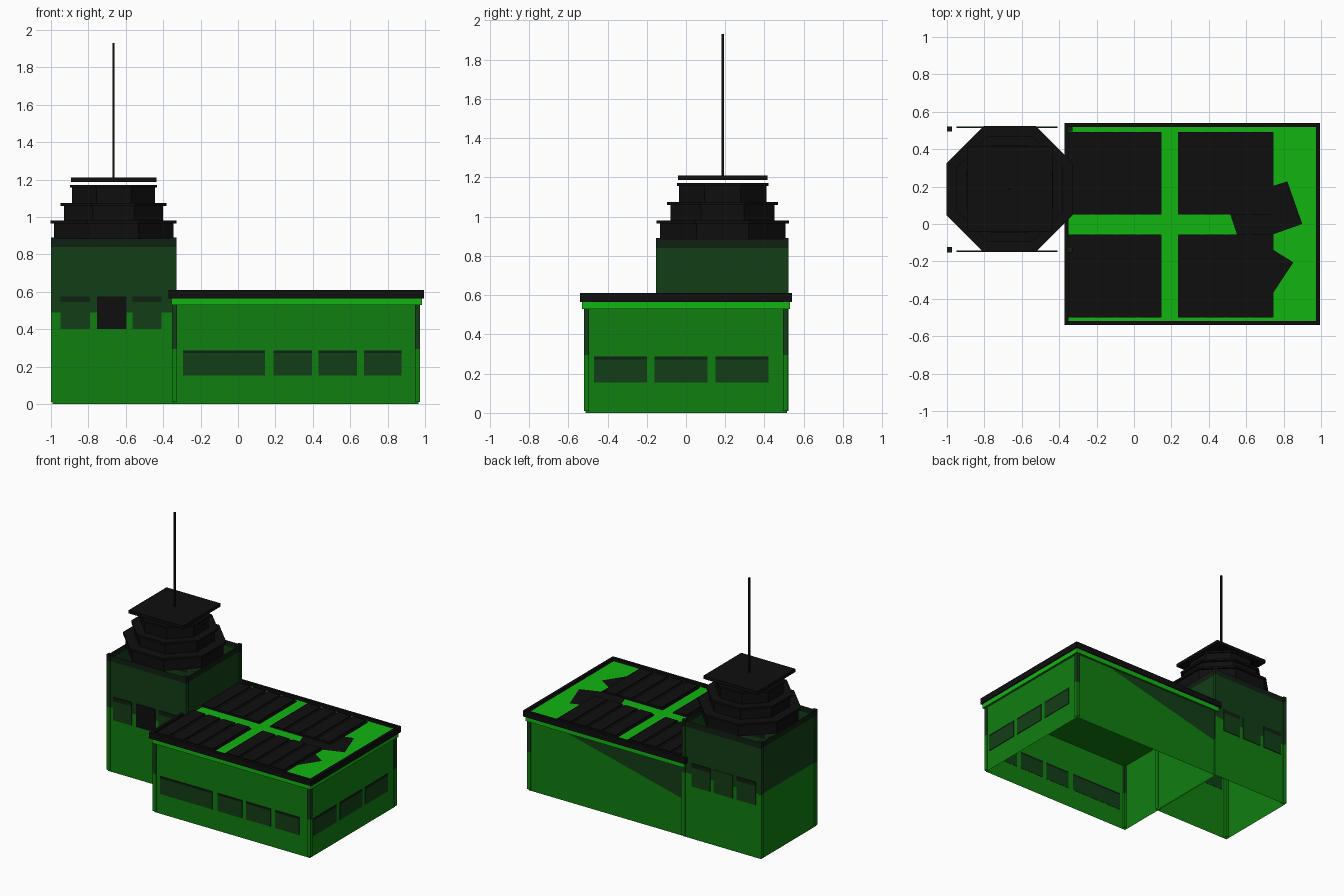
import bpy, bmesh, math
from mathutils import Matrix

if "Cube" in bpy.data.objects:
    bpy.data.objects.remove(bpy.data.objects["Cube"])


def material(name, rgb):
    m = bpy.data.materials.new(name)
    m.diffuse_color = (*rgb, 1)
    m.use_nodes = True
    m.node_tree.nodes["Principled BSDF"].inputs["Base Color"].default_value = m.diffuse_color
    return m


GREEN = material("wall green", (0.005, 0.21, 0.005))
BRIGHT = material("trim green", (0.006, 0.46, 0.006))
DARK = material("dark green", (0.006, 0.048, 0.008))
DEEP = material("deep green", (0.005, 0.014, 0.006))
BLACK = material("black", (0.0045, 0.0045, 0.0045))


def finish(name, bm, mats):
    me = bpy.data.meshes.new(name)
    bm.to_mesh(me)
    bm.free()
    for m in mats:
        me.materials.append(m)
    ob = bpy.data.objects.new(name, me)
    bpy.context.collection.objects.link(ob)
    return ob


def add_box(bm, x0, x1, y0, y1, z0, z1):
    mat = Matrix.Translation(((x0 + x1) / 2, (y0 + y1) / 2, (z0 + z1) / 2))
    mat = mat @ Matrix.Diagonal((x1 - x0, y1 - y0, z1 - z0, 1))
    bmesh.ops.create_cube(bm, size=1, matrix=mat)


def boxes(name, dims, mat):
    bm = bmesh.new()
    for d in dims:
        add_box(bm, *d)
    return finish(name, bm, [mat])


def shell(name, x0, x1, y0, y1, levels, mats, cap=False):
    """Open rectangular wall tube, one colour per height band."""
    bm = bmesh.new()
    rings = [[bm.verts.new((x, y, z)) for x, y in
              ((x0, y0), (x1, y0), (x1, y1), (x0, y1))] for z in levels]
    for k in range(len(levels) - 1):
        for i in range(4):
            j = (i + 1) % 4
            f = bm.faces.new((rings[k][i], rings[k][j], rings[k + 1][j], rings[k + 1][i]))
            f.material_index = k
    if cap:
        bm.faces.new(rings[-1]).material_index = len(mats) - 1
    return finish(name, bm, mats)


def polygon_plate(name, pts, mat):
    bm = bmesh.new()
    bm.faces.new([bm.verts.new(p) for p in pts])
    return finish(name, bm, [mat])


# Hollow walls, open below
shell("hall_walls", -0.345, 0.965, -0.512, 0.512, (0, 0.54), [GREEN])
TX0, TX1, TY0, TY1 = -0.993, -0.337, -0.145, 0.515
shell("tower_walls", TX0, TX1, TY0, TY1, (0, 0.49, 0.84, 0.885), [GREEN, DARK, DEEP])

# Corner posts, darker in the upper half
for x in (-0.34, 0.96):
    for y in (-0.507, 0.507):
        shell("hall_post", x - 0.014, x + 0.014, y - 0.014, y + 0.014,
              (0.01, 0.295, 0.54), [GREEN, DARK], True)
for x in (TX0 + 0.007, TX1 - 0.007):
    for y in (TY0 + 0.007, TY1 - 0.007):
        shell("tower_post", x - 0.014, x + 0.014, y - 0.014, y + 0.014,
              (0.01, 0.49, 0.84, 0.89), [GREEN, DARK, DEEP], True)

# Dark wedge painted on the rear hall wall
polygon_plate("rear_wedge", [(0.67, 0.515, 0.53), (-0.345, 0.515, 0.53),
                             (-0.345, 0.515, 0.28)], DARK)

# Roof slab: bright trim with a plain ceiling beneath
slab = boxes("roof_slab", [(-0.355, 0.983, -0.53, 0.53, 0.53, 0.588)], BRIGHT)
slab.data.materials.append(GREEN)
for p in slab.data.polygons:
    if p.normal.z < -0.5:
        p.material_index = 1

# Raised black roof border
RX0, RX1, RY, W = -0.372, 0.995, 0.541, 0.022
boxes("roof_border", [
    (RX0, RX1, -RY, -RY + W, 0.565, 0.61),
    (RX0, RX1, RY - W, RY, 0.565, 0.61),
    (RX0, RX0 + W, -RY + W, RY - W, 0.565, 0.61),
    (RX1 - W, RX1, -RY + W, RY - W, 0.565, 0.61)], BLACK)

# Four slatted roof panels
panels = []
for x0, x1 in ((-0.35, 0.148), (0.235, 0.745)):
    for y0, y1 in ((-0.5, -0.055), (0.05, 0.492)):
        panels.append((x0, x1, y0, y1, 0.586, 0.596))
        step = (x1 - x0) / 4
        for i in range(4):
            a = x0 + i * step
            panels.append((a + 0.012, a + step - 0.012, y0, y1, 0.595, 0.604))
boxes("roof_panels", panels, BLACK)

# Dark angular patches on the bright end of the roof
Z = 0.592
polygon_plate("roof_patch_large", [(x, y, Z) for x, y in (
    (0.515, 0.05), (0.55, -0.055), (0.745, -0.055), (0.9, 0.0),
    (0.82, 0.228), (0.74, 0.203))], BLACK)
polygon_plate("roof_patch_small", [(x, y, Z) for x, y in (
    (0.74, -0.135), (0.852, -0.205), (0.74, -0.375))], BLACK)

# Hall windows with dark upper lips
T = 0.005
front = [(-0.295, 0.145), (0.19, 0.395), (0.43, 0.635), (0.675, 0.875)]
side = [(-0.47, -0.2), (-0.16, 0.11), (0.15, 0.42)]
boxes("hall_front_windows", [(a, b, -0.512 - T, -0.51, 0.152, 0.272) for a, b in front], DARK)
boxes("hall_front_window_lips", [(a, b, -0.512 - T, -0.51, 0.272, 0.287) for a, b in front], DEEP)
boxes("hall_side_windows", [(0.963, 0.965 + T, a, b, 0.155, 0.272) for a, b in side], DARK)
boxes("hall_side_window_lips", [(0.963, 0.965 + T, a, b, 0.272, 0.287) for a, b in side], DEEP)

# Tower windows, front and rear
for label, y0, y1 in (("front", TY0 - T, TY0 + 0.002), ("rear", TY1 - 0.002, TY1 + T)):
    outer = [(-0.95, -0.79), (-0.565, -0.41)]
    boxes("tower_%s_windows" % label, [(a, b, y0, y1, 0.4, 0.545) for a, b in outer], DARK)
    boxes("tower_%s_window_lips" % label, [(a, b, y0, y1, 0.545, 0.575) for a, b in outer], DEEP)
    boxes("tower_%s_opening" % label, [(-0.755, -0.595, y0, y1, 0.4, 0.575)],
          BLACK if label == "front" else DARK)

# Stepped octagonal lookout: each tier has a body and a flange
CX, CY = -0.665, 0.187


def octagon(name, half, z0, z1):
    bm = bmesh.new()
    r = half / math.cos(math.pi / 8)
    mat = Matrix.Translation((CX, CY, (z0 + z1) / 2)) @ Matrix.Rotation(math.pi / 8, 4, 'Z')
    bmesh.ops.create_cone(bm, cap_ends=True, segments=8, radius1=r, radius2=r,
                          depth=z1 - z0, matrix=mat)
    return finish(name, bm, [BLACK])


for body, flange, z in ((0.32, 0.337, 0.88), (0.265, 0.283, 0.98), (0.222, 0.233, 1.075)):
    top = {0.88: 0.966, 0.98: 1.06, 1.075: 1.157}[z]
    octagon("lookout_tier", body, z, top)
    octagon("lookout_flange", flange, top, top + 0.015)

# Square cap and antenna mast
boxes("lookout_cap", [(CX - 0.228, CX + 0.228, CY - 0.228, CY + 0.228, 1.186, 1.21)], BLACK)
boxes("antenna", [(CX - 0.006, CX + 0.006, CY - 0.006, CY + 0.006, 1.2, 1.93)], BLACK)
